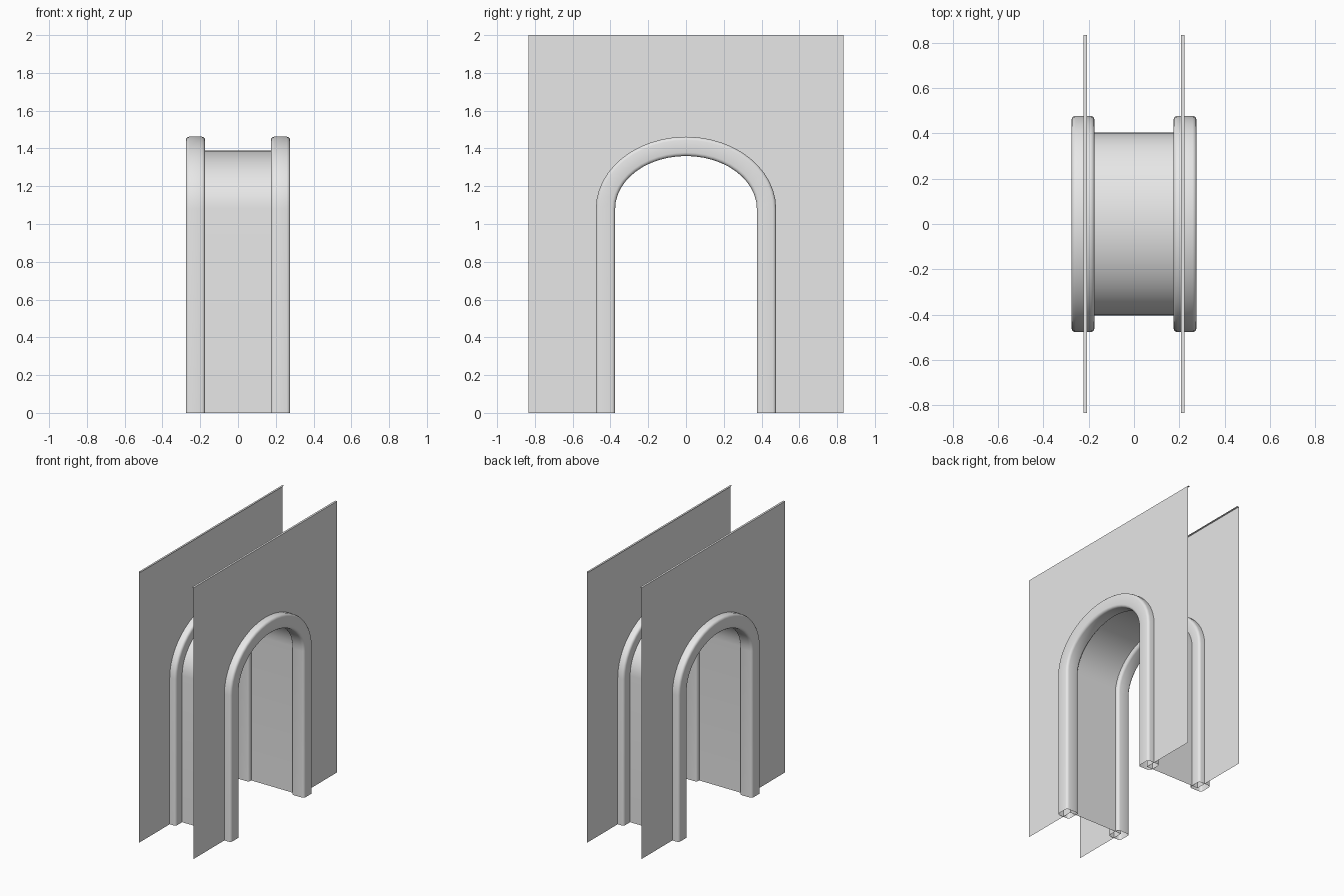
import bpy
import math

cube = bpy.data.objects.get("Cube")
if cube:
    bpy.data.objects.remove(cube)

SEGMENTS = 24            # steps around the arch
HALF, RISE, SPRING = 0.375, 0.28, 1.08
TRIM = 0.102             # width of the trim section
SHEET_X, LIP_X = 0.223, 0.208
LINING = 0.028           # offset of the lining from the trim's inner edge

grey = bpy.data.materials.new("light_grey")
grey.use_nodes = True
grey.diffuse_color = (0.8, 0.8, 0.8, 1)
grey.node_tree.nodes["Principled BSDF"].inputs["Base Color"].default_value = (0.8, 0.8, 0.8, 1)


def make_object(name, verts, faces, smooth=False):
    mesh = bpy.data.meshes.new(name)
    mesh.from_pydata(verts, [], faces)
    mesh.materials.append(grey)
    mesh.polygons.foreach_set("use_smooth", [smooth] * len(mesh.polygons))
    obj = bpy.data.objects.new(name, mesh)
    bpy.context.collection.objects.link(obj)
    return obj


def arch_path(offset):
    """Opening outline as (y, z), up one leg, over the top and down the other."""
    a, b = HALF + offset, RISE + offset
    steps = [math.pi * i / SEGMENTS for i in range(SEGMENTS + 1)]
    curve = [(a * math.cos(t), SPRING + b * math.sin(t)) for t in steps]
    return [(a, 0)] + curve + [(-a, 0)]


def sweep(name, section, closed):
    """Sweep an (x, offset) section along the arch, leaving the feet open."""
    rails = [[(x, y, z) for y, z in arch_path(d)] for x, d in section]
    n = len(rails[0])
    verts = [v for rail in rails for v in rail]
    faces = []
    for r in range(len(rails) if closed else len(rails) - 1):
        s = (r + 1) % len(rails)
        faces += [(r * n + i, r * n + i + 1, s * n + i + 1, s * n + i)
                  for i in range(n - 1)]
    return make_object(name, verts, faces, smooth=True)


def rounded_square(cx, cd, half, radius, steps=3):
    points = []
    for corner in range(4):
        base = corner * math.pi / 2
        sx = 1 if corner in (0, 3) else -1
        sd = 1 if corner in (0, 1) else -1
        for i in range(steps + 1):
            t = base + i / steps * math.pi / 2
            points.append((cx + sx * (half - radius) + radius * math.cos(t),
                           cd + sd * (half - radius) + radius * math.sin(t)))
    return points


# Lining between the two walls
sweep("tunnel_lining", [(SHEET_X, LINING), (-SHEET_X, LINING)], False)

for side, label in ((1, "left"), (-1, "right")):
    # Rounded trim framing the opening
    sweep(label + "_arch_trim",
          rounded_square(side * 0.225, TRIM / 2, TRIM / 2, 0.018), True)

    # Wall sheet with an arched opening and an inward lip along its top
    w, h = 0.835, 2.0
    outline = arch_path(LINING) + [(-w, 0), (-w, h), (w, h), (w, 0)]
    verts = [(side * SHEET_X, y, z) for y, z in outline]
    n = len(verts)
    verts += [(side * LIP_X, w, h), (side * LIP_X, -w, h)]
    wall = tuple(range(n))
    lip = (n - 3, n - 2, n, n + 1)
    make_object(label + "_wall", verts, [wall[::-side], lip[::side]])
